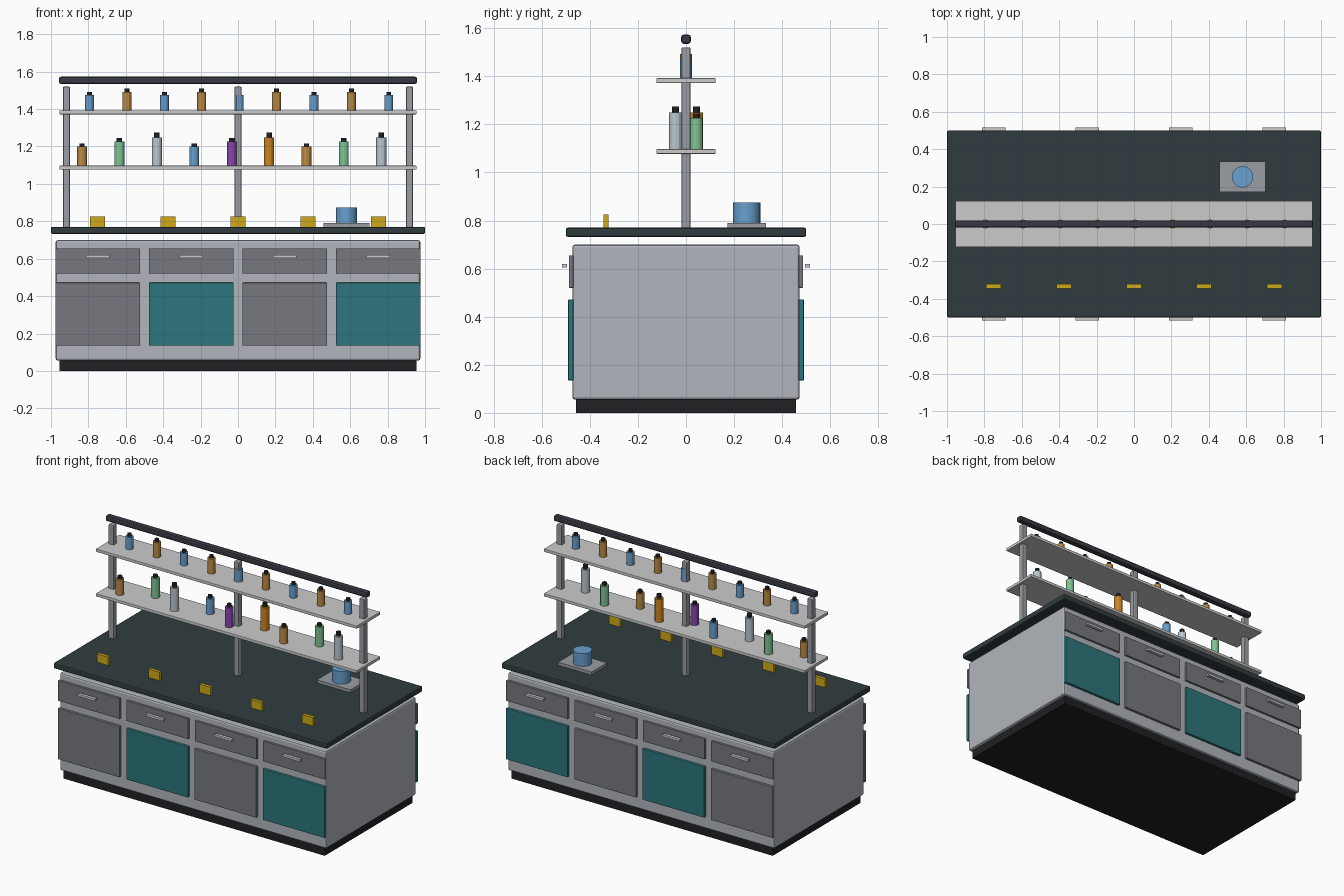
import bpy, math

if "Cube" in bpy.data.objects:
    bpy.data.objects.remove(bpy.data.objects["Cube"])

def mat(name, r, g, b):
    m = bpy.data.materials.new(name)
    m.diffuse_color = (r, g, b, 1)
    m.use_nodes = True
    m.node_tree.nodes["Principled BSDF"].inputs["Base Color"].default_value = m.diffuse_color
    return m

BLACK = mat("black", .015, .015, .018)
DARK = mat("rail_dark", .04, .04, .055)
TOP = mat("counter_dark", .03, .045, .05)
BODY = mat("body_grey", .44, .47, .51)
PANEL = mat("panel_grey", .18, .19, .21)
TEAL = mat("teal", .025, .18, .2)
METAL = mat("metal", .32, .34, .37)
LIGHT = mat("shelf_light", .66, .66, .68)
YELLOW = mat("yellow", .62, .4, .01)
BLUE = mat("blue", .14, .35, .62)
AMBER = mat("amber", .5, .26, .06)
GREEN = mat("green", .22, .56, .3)
CLEAR = mat("clear", .5, .58, .64)
PURPLE = mat("purple", .25, .06, .42)
ORANGE = mat("orange", .6, .24, .02)

def box(name, x, y, z, m, bevel=0):
    """Box from (min, max) ranges."""
    bpy.ops.mesh.primitive_cube_add(size=1, location=[sum(r) / 2 for r in (x, y, z)])
    o = bpy.context.object
    o.name = name
    o.scale = [r[1] - r[0] for r in (x, y, z)]
    bpy.ops.object.transform_apply(location=False, rotation=False, scale=True)
    o.data.materials.append(m)
    if bevel:
        b = o.modifiers.new("bevel", 'BEVEL')
        b.width, b.segments = bevel, 2
    return o

def cyl(name, x, y, z0, z1, r, m, sides=12):
    bpy.ops.mesh.primitive_cylinder_add(vertices=sides, radius=r, depth=z1 - z0,
                                        location=(x, y, (z0 + z1) / 2))
    o = bpy.context.object
    o.name = name
    o.data.materials.append(m)
    return o

def bottle(name, x, y, z, h, r, cap, m):
    cyl(name, x, y, z, z + h, r, m)
    cyl(name + "_cap", x, y, z + h, z + h + cap, r * .55, BLACK)

# Base cabinet and worktop
box("plinth", (-.955, .955), (-.457, .457), (0, .06), BLACK)
box("cabinet_body", (-.975, .975), (-.473, .473), (.055, .70), BODY, .012)
box("worktop", (-1, 1), (-.5, .5), (.732, .77), TOP, .008)

# Doors, drawers and handles on both long sides
for side, s in (("front", -1), ("back", 1)):
    def span(a, b):
        return sorted((s * a, s * b))
    for i in range(4):
        c = -.75 + .5 * i
        w = (c - .226, c + .226)
        box(f"{side}_door_{i}", w, span(.468, .49), (.135, .472), TEAL if i % 2 else PANEL, .003)
        box(f"{side}_drawer_{i}", w, span(.468, .487), (.52, .655), PANEL, .003)
        box(f"{side}_handle_{i}", (c - .064, c + .064), span(.495, .515), (.605, .62), LIGHT)

# Reagent rack
for i, x in enumerate((-.917, 0, .917)):
    box(f"post_{i}", (x - .019, x + .019), (-.019, .019), (.765, 1.52), METAL, .006)
for n, z in (("lower", 1.097), ("upper", 1.392)):
    box(n + "_shelf", (-.955, .955), (-.123, .123), (z - .02, z), LIGHT, .003)
box("top_rail", (-.957, .957), (-.02, .02), (1.535, 1.573), DARK, .01)

# Bottles
kinds = [AMBER, GREEN, CLEAR, BLUE, PURPLE, ORANGE]
for i in range(9):
    h, r, cap = ((.102, .026, .018), (.13, .026, .018), (.152, .027, .026))[i % 3]
    bottle(f"lower_bottle_{i}", -.834 + .2 * i, .043 if i % 2 else -.043, 1.097, h, r, cap, kinds[i % 6])
    bottle(f"upper_bottle_{i}", -.794 + .2 * i, 0, 1.392, .1 if i % 2 else .082, .024, .017,
           AMBER if i % 2 else BLUE)

# Hotplate with beaker, and outlets along the front
box("hotplate", (.457, .703), (.172, .333), (.765, .79), METAL)
cyl("beaker", .58, .252, .79, .874, .057, BLUE, 24)
bpy.ops.object.shade_smooth_by_angle()
for i in range(5):
    x = -.75 + .375 * i
    box(f"outlet_{i}", (x - .04, x + .04), (-.344, -.322), (.765, .826), YELLOW)
